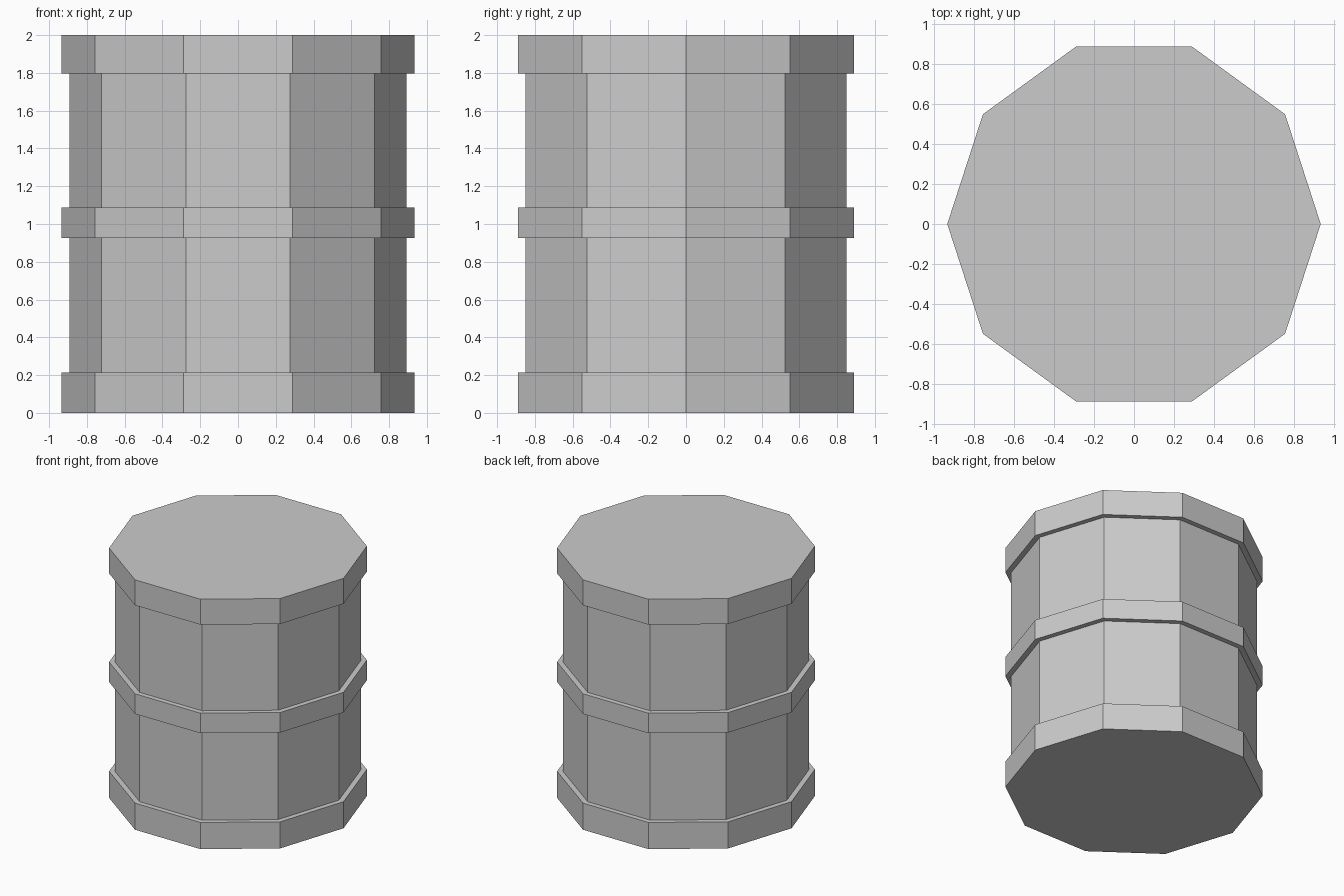
import bpy
import bmesh
from math import cos, sin, tau

SIDES = 10
BODY_R, BAND_R = 0.893, 0.935

cube = bpy.data.objects.get("Cube")
if cube:
    bpy.data.objects.remove(cube, do_unlink=True)

# Plain grey metal
grey = bpy.data.materials.new("grey metal")
grey.use_nodes = True
colour = (0.6, 0.6, 0.6, 1)
grey.diffuse_color = colour
grey.node_tree.nodes["Principled BSDF"].inputs["Base Color"].default_value = colour


def lathe(name, profile):
    """Revolve (radius, z) points into a closed, flat-faced solid."""
    bm = bmesh.new()
    rings = [[bm.verts.new((r * cos(tau * i / SIDES), r * sin(tau * i / SIDES), z))
              for i in range(SIDES)] for r, z in profile]
    for low, high in zip(rings, rings[1:]):
        for i in range(SIDES):
            j = (i + 1) % SIDES
            bm.faces.new((low[i], low[j], high[j], high[i]))
    bm.faces.new(rings[0][::-1])
    bm.faces.new(rings[-1])
    mesh = bpy.data.meshes.new(name)
    bm.to_mesh(mesh)
    bm.free()
    mesh.materials.append(grey)
    obj = bpy.data.objects.new(name, mesh)
    bpy.context.collection.objects.link(obj)
    return obj


# Barrel: bottom rim, middle band and top rim stand out from the body
bands = [(0, 0.213), (0.927, 1.088), (1.796, 2)]
profile = []
for bottom, top in bands:
    if profile:
        profile.append((BODY_R, bottom))
    profile += [(BAND_R, bottom), (BAND_R, top)]
    if top < 2:
        profile.append((BODY_R, top))
lathe("barrel", profile)
